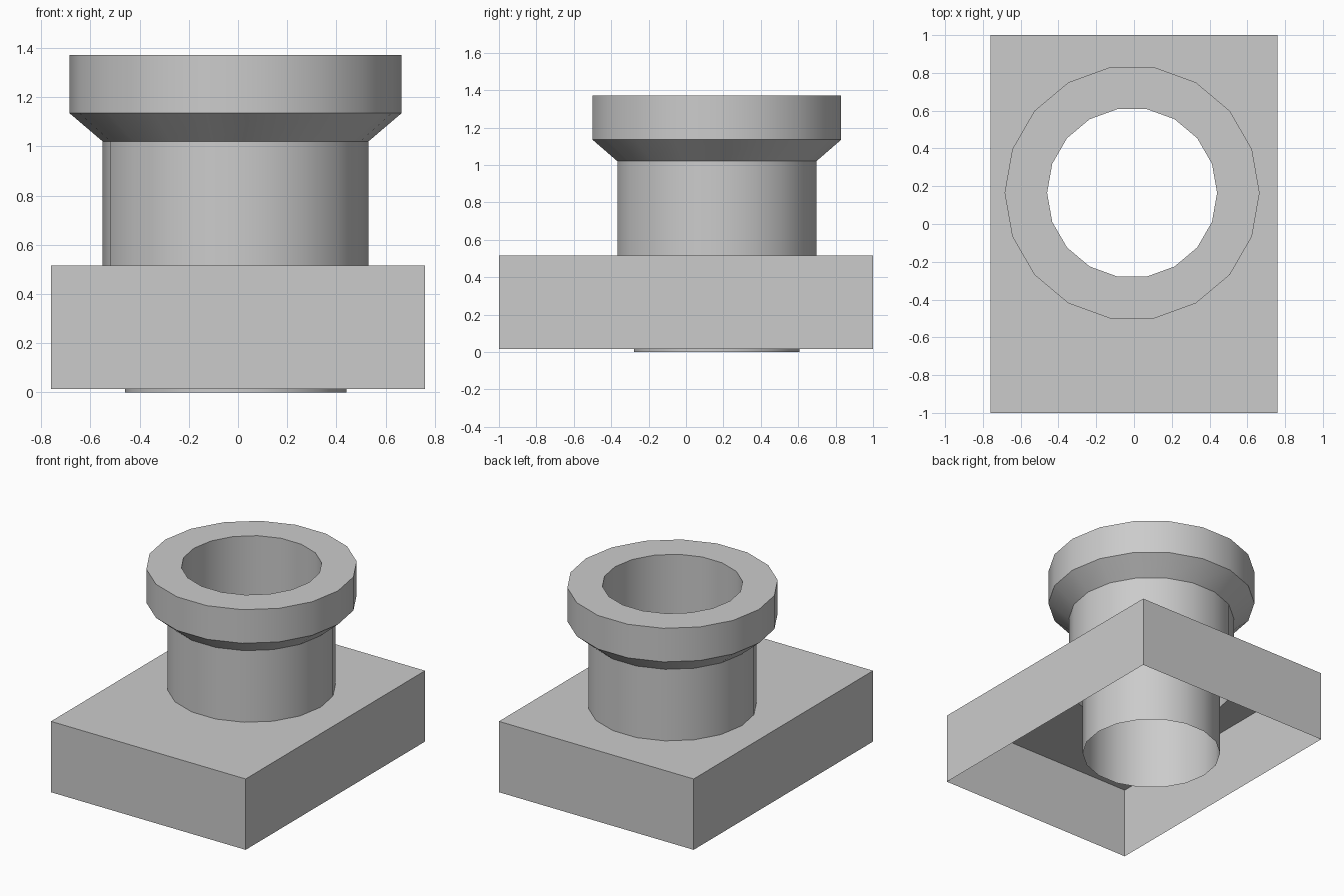
import bpy, bmesh, math

if "Cube" in bpy.data.objects:
    bpy.data.objects.remove(bpy.data.objects["Cube"], do_unlink=True)

SIDES = 18
CX, CY = -0.01, 0.165            # axis of the pipe
BASE_TOP, BASE_BOTTOM = 0.515, 0.015
NECK_R = 0.54

grey = bpy.data.materials.new("plain grey")
grey.use_nodes = True
colour = (0.6, 0.6, 0.6, 1.0)
grey.diffuse_color = colour
grey.node_tree.nodes["Principled BSDF"].inputs["Base Color"].default_value = colour


def ring(bm, radius, z):
    step = 2 * math.pi / SIDES
    return [bm.verts.new((CX + radius * math.cos(i * step),
                          CY + radius * math.sin(i * step), z))
            for i in range(SIDES)]


def loop_edges(bm, verts):
    return [bm.edges.new((v, verts[(i + 1) % len(verts)]))
            for i, v in enumerate(verts)]


def finish(bm, name):
    mesh = bpy.data.meshes.new(name)
    bm.to_mesh(mesh)
    bm.free()
    mesh.materials.append(grey)
    obj = bpy.data.objects.new(name, mesh)
    bpy.context.collection.objects.link(obj)
    bpy.ops.object.select_all(action='DESELECT')
    obj.select_set(True)
    bpy.context.view_layer.objects.active = obj
    bpy.ops.object.shade_smooth_by_angle(angle=math.radians(30))
    return obj


# Flanged pipe: neck, flare, rim and the bore running down through the base
bm = bmesh.new()
profile = [(NECK_R, BASE_TOP), (NECK_R, 1.02), (0.675, 1.135),
           (0.675, 1.372), (0.45, 1.372), (0.45, 0.0)]
rings = [ring(bm, r, z) for r, z in profile]
for low, high in zip(rings, rings[1:]):
    for i in range(SIDES):
        j = (i + 1) % SIDES
        bm.faces.new((low[i], low[j], high[j], high[i]))
finish(bm, "flanged_pipe")

# Base: thin box open underneath, with a round opening for the pipe
bm = bmesh.new()
corners = [bm.verts.new((x, y, BASE_TOP))
           for x, y in ((-0.76, -1), (0.76, -1), (0.76, 1), (-0.76, 1))]
outline = loop_edges(bm, corners)
opening = loop_edges(bm, ring(bm, NECK_R, BASE_TOP))
bmesh.ops.triangle_fill(bm, use_beauty=True, edges=outline + opening,
                        normal=(0, 0, 1))
for face in bm.faces:
    face.normal_update()
    if face.normal.z < 0:
        face.normal_flip()
feet = [bm.verts.new((v.co.x, v.co.y, BASE_BOTTOM)) for v in corners]
for i in range(4):
    j = (i + 1) % 4
    bm.faces.new((feet[i], feet[j], corners[j], corners[i]))
finish(bm, "base_box")
